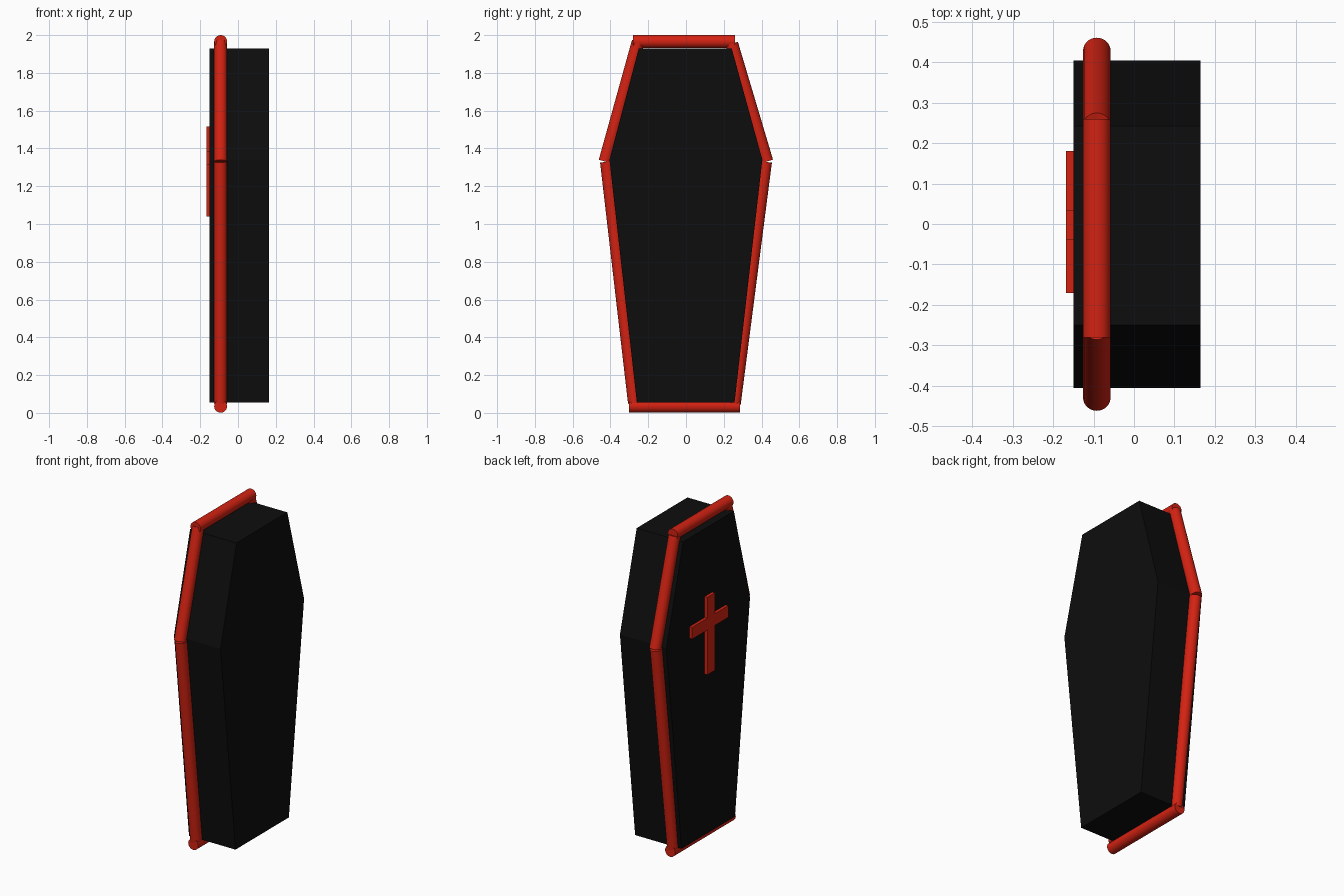
import bpy, bmesh
from mathutils import Vector

if "Cube" in bpy.data.objects:
    bpy.data.objects.remove(bpy.data.objects["Cube"])


def material(name, rgb):
    m = bpy.data.materials.new(name)
    m.diffuse_color = (*rgb, 1)
    m.use_nodes = True
    m.node_tree.nodes["Principled BSDF"].inputs["Base Color"].default_value = m.diffuse_color
    return m


BLACK = material("black", (0.004, 0.004, 0.004))
RED = material("red", (0.65, 0.016, 0.006))


def link(name, bm, mat):
    bmesh.ops.recalc_face_normals(bm, faces=bm.faces)
    me = bpy.data.meshes.new(name)
    bm.to_mesh(me)
    bm.free()
    me.materials.append(mat)
    ob = bpy.data.objects.new(name, me)
    bpy.context.collection.objects.link(ob)
    return ob


def slab(name, outline, x0, x1, mat):
    """Extrude a (y, z) outline from x0 to x1."""
    bm = bmesh.new()
    face = bm.faces.new([bm.verts.new((x0, y, z)) for y, z in outline])
    new = bmesh.ops.extrude_face_region(bm, geom=[face])["geom"]
    bmesh.ops.translate(bm, vec=(x1 - x0, 0, 0),
                        verts=[v for v in new if isinstance(v, bmesh.types.BMVert)])
    return link(name, bm, mat)


def rod(name, a, b, radius=0.034, x=-0.092):
    """Flat-ended round rod between two (y, z) points."""
    a, b = Vector((x, *a)), Vector((x, *b))
    bm = bmesh.new()
    bmesh.ops.create_cone(bm, cap_ends=True, segments=32, radius1=radius,
                          radius2=radius, depth=(b - a).length)
    bm.transform((b - a).to_track_quat('Z', 'Y').to_matrix().to_4x4())
    bmesh.ops.translate(bm, vec=(a + b) / 2, verts=bm.verts)
    for f in bm.faces:
        f.smooth = len(f.verts) == 4
    for e in bm.edges:
        e.smooth = all(f.smooth for f in e.link_faces)
    return link(name, bm, RED)


# Six-sided coffin body
slab("coffin_body", [(-0.26, 0.055), (0.257, 0.055), (0.404, 1.34),
                     (0.242, 1.93), (-0.25, 1.93), (-0.405, 1.34)],
     -0.15, 0.165, BLACK)

# Cross on the lid
slab("lid_cross", [(-0.04, 1.04), (0.033, 1.04), (0.033, 1.315), (0.18, 1.315),
                   (0.18, 1.387), (0.033, 1.387), (0.033, 1.515), (-0.04, 1.515),
                   (-0.04, 1.387), (-0.17, 1.387), (-0.17, 1.315), (-0.04, 1.315)],
     -0.168, -0.149, RED)

# Rods framing the lid
for name, a, b in [
    ("top_rod", (-0.28, 1.966), (0.26, 1.966)),
    ("bottom_rod", (-0.302, 0.035), (0.285, 0.035)),
    ("upper_left_rod", (-0.253, 1.966), (-0.429, 1.331)),
    ("upper_right_rod", (0.242, 1.955), (0.428, 1.331)),
    ("lower_left_rod", (-0.421, 1.329), (-0.273, 0.052)),
    ("lower_right_rod", (0.421, 1.329), (0.256, 0.049)),
]:
    rod(name, a, b)
